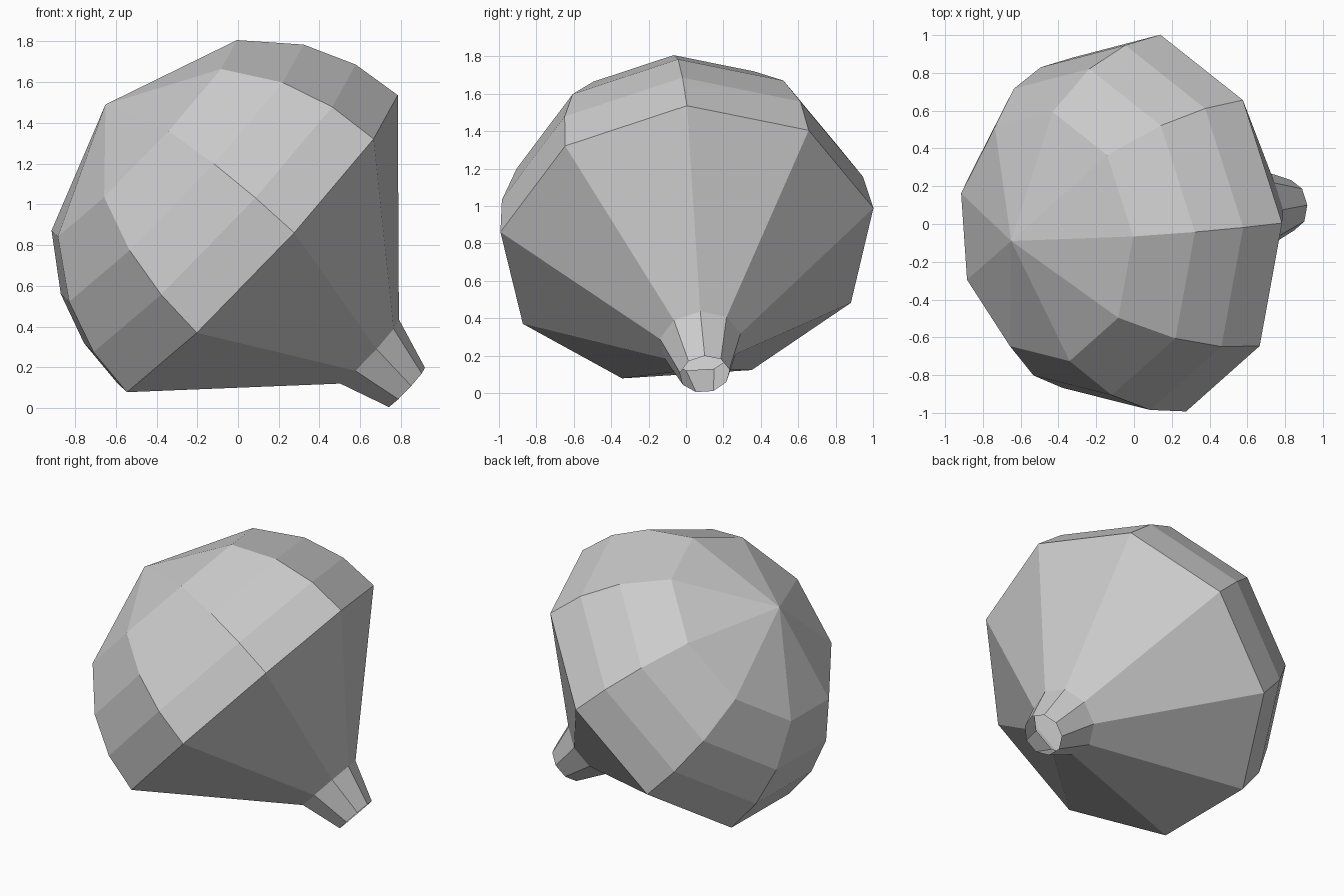
import bpy, bmesh
from math import cos, sin, sqrt, tau
from mathutils import Matrix, Vector

if "Cube" in bpy.data.objects:
    bpy.data.objects.remove(bpy.data.objects["Cube"])

SIDES = 9
R = 1.017          # dome radius
BASE = 1.019       # height of the widest ring along the axis


def lathe(name, profile, matrix):
    """Turn (radius, height) points around local z; radius 0 closes to a point."""
    bm = bmesh.new()
    rings = []
    for r, h in profile:
        n = SIDES if r > 0 else 1
        rings.append([bm.verts.new((r * cos(tau * i / SIDES), r * sin(tau * i / SIDES), h))
                      for i in range(n)])
    for low, high in zip(rings, rings[1:]):
        for i in range(SIDES):
            j = (i + 1) % SIDES
            if len(high) == 1:
                bm.faces.new((low[i], low[j], high[0]))
            else:
                bm.faces.new((low[i], low[j], high[j], high[i]))
    mesh = bpy.data.meshes.new(name)
    bm.to_mesh(mesh)
    bm.free()
    obj = bpy.data.objects.new(name, mesh)
    obj.matrix_world = matrix
    bpy.context.collection.objects.link(obj)
    return obj


# Tilted frame: local z runs from the open nozzle end to the dome apex
axis = Vector((-1.475, -0.19, 1.39)).normalized()
side = Vector((0.686, 0.0, 0.732))
side = (side - axis * side.dot(axis)).normalized()
frame = Matrix((side, axis.cross(side), axis)).transposed().to_4x4()
frame.translation = (0.825, 0.1, 0.1)

# Nozzle and cone, then a dome with evenly spaced rings
profile = [(0.135, 0.0), (0.22, 0.257)]
profile += [(R * sqrt(1 - (k / 4) ** 2), BASE + R * k / 4) for k in range(5)]
lathe("tapered_bulb_shell", profile, frame)
